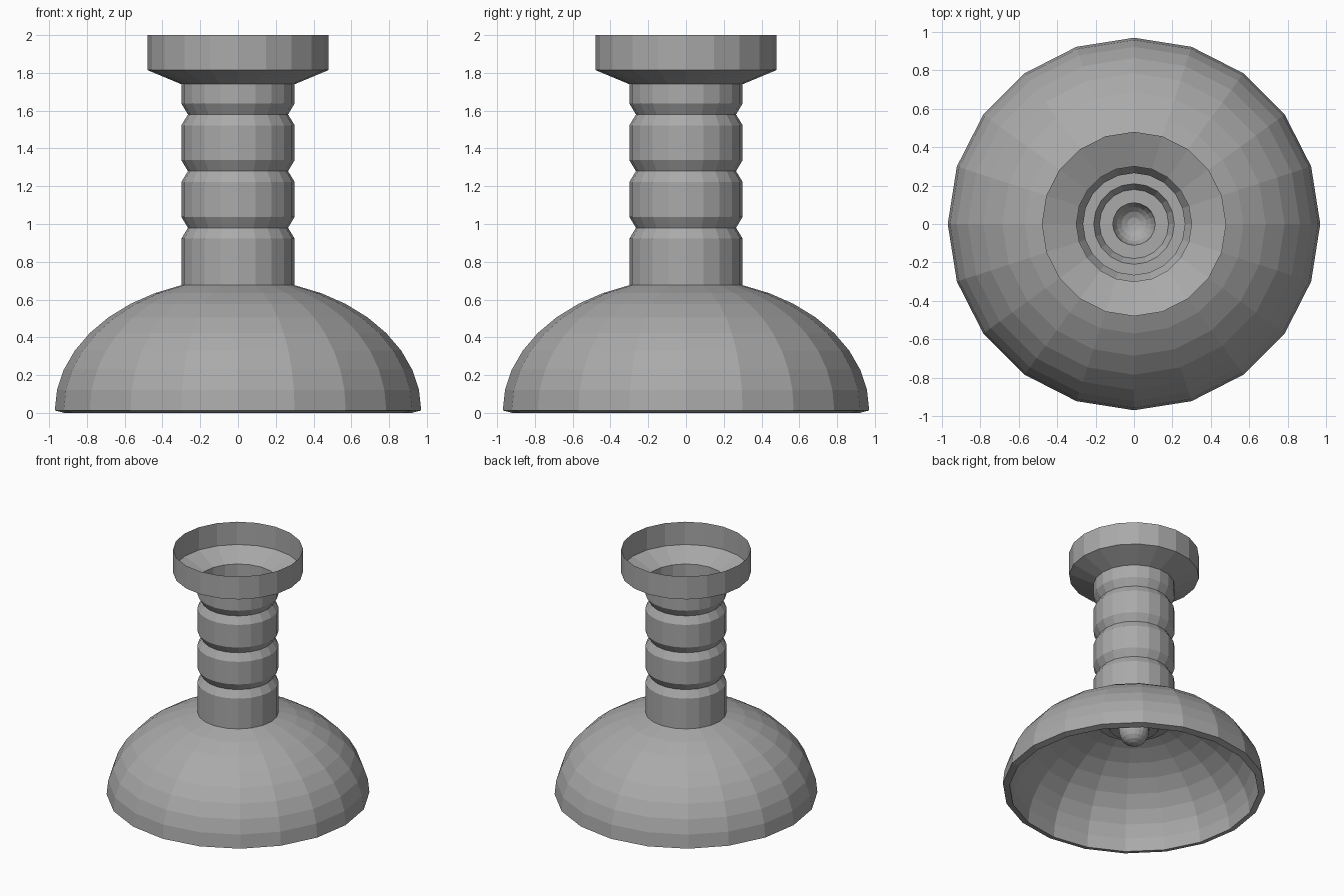
import bpy
import bmesh
from math import cos, sin, pi, radians

cube = bpy.data.objects.get("Cube")
if cube:
    bpy.data.objects.remove(cube, do_unlink=True)

SIDES = 20

grey = bpy.data.materials.new("plain grey")
grey.use_nodes = True
GREY = (0.4, 0.4, 0.4, 1)
grey.diffuse_color = GREY
grey.node_tree.nodes["Principled BSDF"].inputs["Base Color"].default_value = GREY


def lathe(name, profile):
    """Spin a list of (radius, height) points round the z axis, flat shaded.
    Points run so that the outside lies on the right of the path going down."""
    bm = bmesh.new()
    rings = []
    for r, z in profile:
        if r < 1e-5:
            rings.append([bm.verts.new((0, 0, z))] * SIDES)
        else:
            rings.append([bm.verts.new((r * cos(2 * pi * i / SIDES),
                                        r * sin(2 * pi * i / SIDES), z))
                          for i in range(SIDES)])
    for upper, lower in zip(rings, rings[1:]):
        for i in range(SIDES):
            j = (i + 1) % SIDES
            corners = dict.fromkeys((upper[i], lower[i], lower[j], upper[j]))
            bm.faces.new(list(corners))
    mesh = bpy.data.meshes.new(name)
    bm.to_mesh(mesh)
    bm.free()
    mesh.materials.append(grey)
    obj = bpy.data.objects.new(name, mesh)
    bpy.context.collection.objects.link(obj)
    return obj


def arc(radius, height, base, start, end, steps):
    """Points on an elliptical arc, angles in degrees above the horizontal."""
    angles = [radians(start + (end - start) * k / steps) for k in range(steps + 1)]
    return [(radius * cos(a), base + height * sin(a)) for a in angles]


# Thick domed shade, open below
outer = arc(0.97, 0.697, 0.013, 72, 0, 8)
inner = arc(0.92, 0.66, 0, 0, 72, 8)
lathe("shade", outer + inner + outer[:1])

# Thin hollow stem with three V grooves
stem = [(0.3, 1.74)]
for groove in (1.58, 1.28, 0.98):
    stem += [(0.3, groove + 0.058), (0.265, groove), (0.3, groove - 0.058)]
stem.append((0.3, 0.676))
lathe("stem", stem)

# Open cup at the top
lathe("top_cup", [(0.48, 2), (0.48, 1.815), (0.3, 1.74)])

# Stepped socket closing the stem inside the shade
lathe("socket", [(0.284, 0.628), (0.284, 0.575), (0.21, 0.575),
                 (0.18, 0.52), (0.11, 0.52)])

# Small round bulb hanging from the socket
bulb = [(0.11, 0.52)] + arc(0.11, 0.11, 0.49, 0, -90, 5)
lathe("bulb", bulb)
